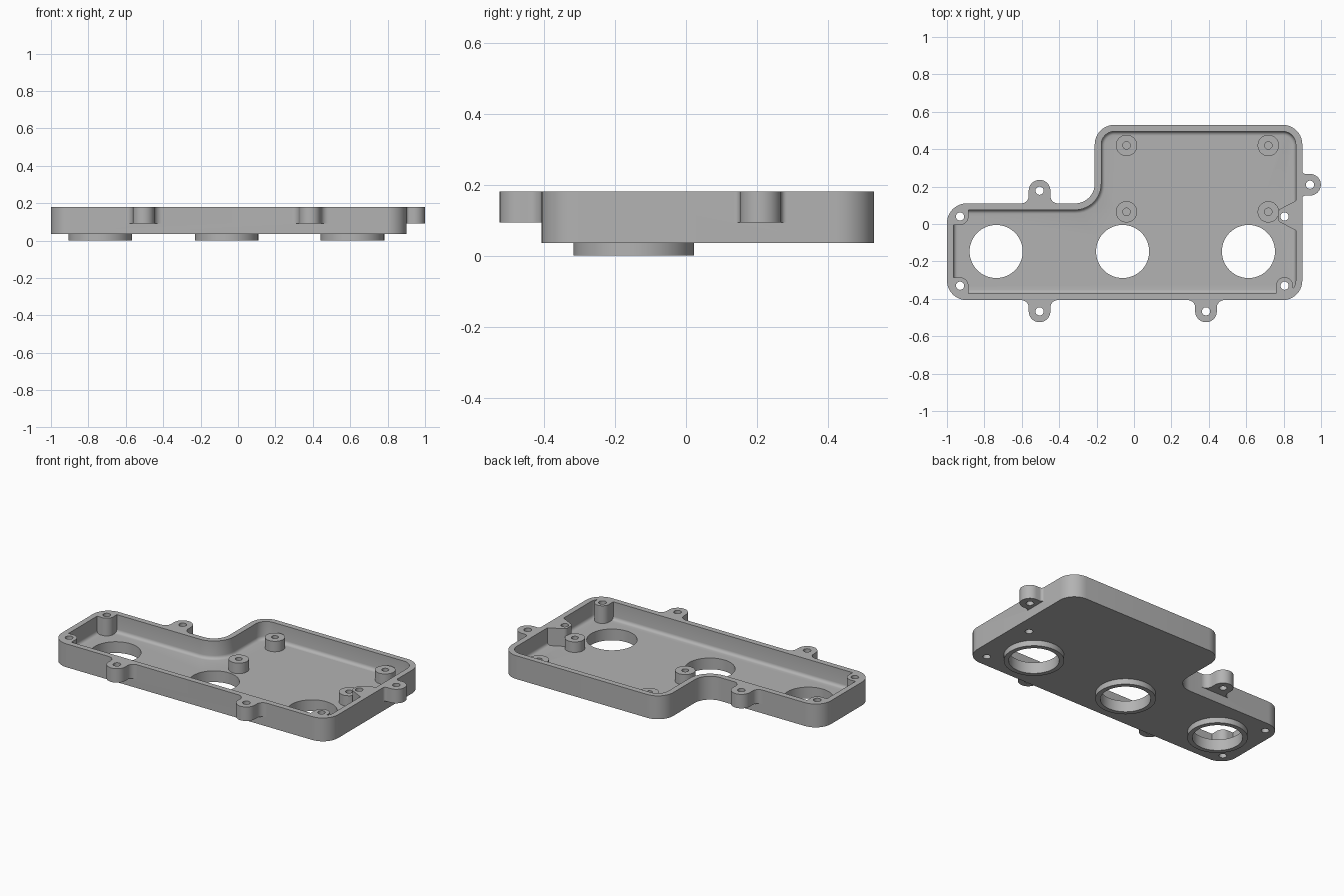
import bpy, bmesh, math
from mathutils import Vector

cube = bpy.data.objects.get("Cube")
if cube:
    bpy.data.objects.remove(cube, do_unlink=True)

grey = bpy.data.materials.new("light grey")
grey.use_nodes = True
colour = (0.45, 0.45, 0.45, 1)
grey.diffuse_color = colour
grey.node_tree.nodes["Principled BSDF"].inputs["Base Color"].default_value = colour

BASE, FLOOR, RIM, WALL = 0.035, 0.07, 0.18, 0.035


def rounded(corners, steps=10):
    """Outline from (x, y, radius) corners, each corner turned into an arc."""
    out = []
    for i, (x, y, r) in enumerate(corners):
        p = Vector((x, y))
        if r == 0:
            out.append(p)
            continue
        a = (Vector(corners[i - 1][:2]) - p).normalized()
        b = (Vector(corners[(i + 1) % len(corners)][:2]) - p).normalized()
        half = a.angle(b) / 2
        centre = p + (a + b).normalized() * r / math.sin(half)
        v1 = p + a * r / math.tan(half) - centre
        v2 = p + b * r / math.tan(half) - centre
        a1 = math.atan2(v1.y, v1.x)
        sweep = (math.atan2(v2.y, v2.x) - a1 + math.pi) % math.tau - math.pi
        for k in range(steps + 1):
            t = a1 + sweep * k / steps
            out.append(centre + r * Vector((math.cos(t), math.sin(t))))
    return [p for i, p in enumerate(out) if (p - out[i - 1]).length > 1e-4]


def circle(x, y, r, n=48):
    return [Vector((x + r * math.cos(math.tau * i / n),
                    y + r * math.sin(math.tau * i / n))) for i in range(n)]


def prism(name, outline, z0, z1, floor_fillet=0):
    bm = bmesh.new()
    face = bm.faces.new([bm.verts.new((p.x, p.y, z0)) for p in outline])
    top = bmesh.ops.extrude_face_region(bm, geom=[face])["geom"]
    for v in top:
        if isinstance(v, bmesh.types.BMVert):
            v.co.z = z1
    if floor_fillet:
        low = [e for e in bm.edges if all(v.co.z < z0 + 1e-4 for v in e.verts)]
        bmesh.ops.bevel(bm, geom=low, offset=floor_fillet, segments=4,
                        profile=0.5, affect='EDGES')
    bmesh.ops.recalc_face_normals(bm, faces=bm.faces)
    mesh = bpy.data.meshes.new(name)
    bm.to_mesh(mesh)
    bm.free()
    mesh.materials.append(grey)
    obj = bpy.data.objects.new(name, mesh)
    bpy.context.collection.objects.link(obj)
    return obj


def combine(target, other, operation):
    mod = target.modifiers.new(other.name, 'BOOLEAN')
    mod.operation, mod.solver, mod.object = operation, 'EXACT', other
    bpy.context.view_layer.objects.active = target
    bpy.ops.object.modifier_apply(modifier=mod.name)
    bpy.data.objects.remove(other, do_unlink=True)


def tray_outline(inset):
    left, right, front, back = -1 + inset, 0.9 - inset, -0.407 + inset, 0.53 - inset
    step_x, step_y, r = -0.21 + inset, 0.11 - inset, 0.105 - inset
    return rounded([(left, front, r), (right, front, r), (right, back, r),
                    (step_x, back, r), (step_x, step_y, 0.105 + inset),
                    (left, step_y, r)])


# Tray with a hollow whose floor edge is filleted
housing = prism("housing", tray_outline(0), BASE, RIM)
combine(housing, prism("cavity", tray_outline(WALL), FLOOR, 0.3, 0.02), 'DIFFERENCE')

# Collars under the three large openings
openings = [(-0.737, -0.147), (-0.061, -0.147), (0.612, -0.147)]
for x, y in openings:
    combine(housing, prism("collar", circle(x, y, 0.17, 64), 0, 0.05), 'UNION')

# Screw posts built into the walls
posts = [
    [(-0.985, 0.095, 0.085), (-0.885, 0.095, 0), (-0.885, -0.005, 0.045), (-0.985, -0.005, 0)],
    [(-0.985, -0.392, 0.085), (-0.885, -0.392, 0), (-0.885, -0.285, 0.045), (-0.985, -0.285, 0)],
    [(0.76, -0.39, 0), (0.85, -0.39, 0), (0.85, -0.285, 0.044), (0.76, -0.285, 0.044)],
    [(0.885, 0.135, 0), (0.77, 0.075, 0.025), (0.77, 0.015, 0.025), (0.885, -0.045, 0)],
]
for corners in posts:
    combine(housing, prism("screw_post", rounded(corners), 0.06, RIM), 'UNION')

# Free-standing bosses on the floor
bosses = [(x, y) for x in (-0.04, 0.718) for y in (0.065, 0.42)]
for x, y in bosses:
    combine(housing, prism("boss", circle(x, y, 0.057), 0.06, 0.135), 'UNION')

# Outer mounting ears: wall point, outward direction, hole distance, root fillet
ears = [((-0.505, 0.11), (0, 1), 0.068, 0.04), ((-0.505, -0.407), (0, -1), 0.06, 0.04),
        ((0.385, -0.407), (0, -1), 0.06, 0.04), ((0.9, 0.21), (1, 0), 0.041, 0.016)]
ear_holes = []
for wall, out, reach, fillet in ears:
    wall, out = Vector(wall), Vector(out)
    side = Vector((-out.y, out.x))
    w = 0.058
    half = [(w + fillet, -0.02, 0), (w + fillet, 0, 0), (w, 0, fillet), (w, reach + w, w)]
    local = half + [(-u, v, r) for u, v, r in reversed(half)]
    outline = [wall + side * p.x + out * p.y for p in rounded(local)]
    combine(housing, prism("mounting_ear", outline, 0.093, RIM), 'UNION')
    ear_holes.append(wall + out * reach)

# Openings and screw holes
post_holes = [(-0.93, 0.04), (-0.93, -0.33), (0.805, -0.33), (0.805, 0.04)]
cuts = [(x, y, 0.142, -0.1) for x, y in openings]
cuts += [(x, y, 0.022, -0.1) for x, y in post_holes + ear_holes]
cuts += [(x, y, 0.02, 0.08) for x, y in bosses]
for x, y, r, z in cuts:
    combine(housing, prism("hole", circle(x, y, r, 64 if r > 0.1 else 24), z, 0.3), 'DIFFERENCE')

# Smooth curved walls, crisp edges
bpy.ops.object.select_all(action='DESELECT')
housing.select_set(True)
bpy.context.view_layer.objects.active = housing
bpy.ops.object.shade_smooth_by_angle(angle=math.radians(30))
